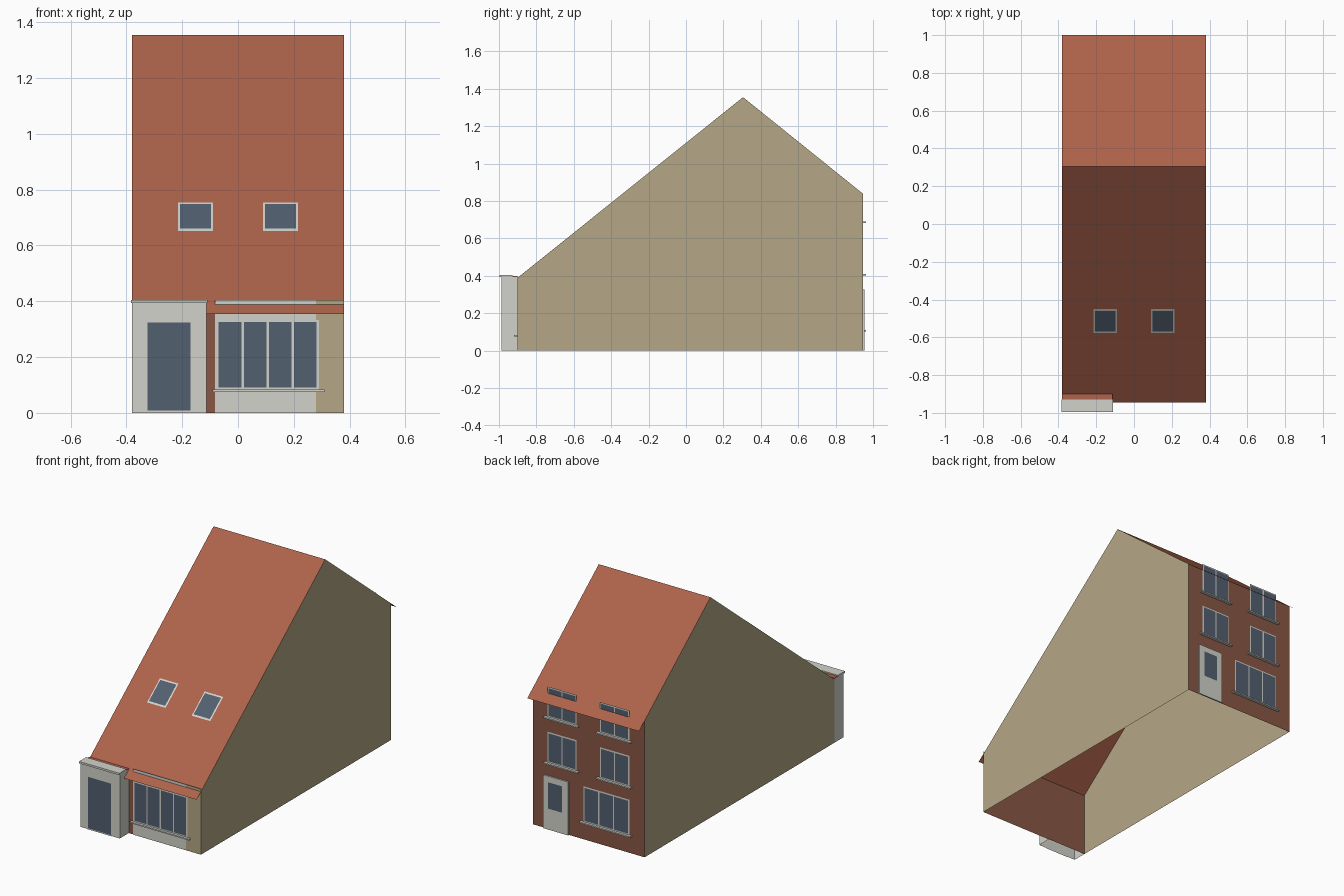
import bpy

if "Cube" in bpy.data.objects:
    bpy.data.objects.remove(bpy.data.objects["Cube"])

W = 0.38                       # half width
FRONT, BACK = -0.90, 0.945     # wall planes
RIDGE_Y, RIDGE_Z = 0.305, 1.355
FZ, BZ = 0.39, 0.84            # wall heights at front and back


def material(name, rgb):
    m = bpy.data.materials.new(name)
    m.diffuse_color = (*rgb, 1)
    m.use_nodes = True
    m.node_tree.nodes["Principled BSDF"].inputs["Base Color"].default_value = m.diffuse_color
    return m


TILE = material("roof_tile", (0.42, 0.125, 0.07))
BRICK = material("brick", (0.25, 0.095, 0.06))
RENDER = material("tan_render", (0.46, 0.39, 0.24))
WHITE = material("white_paint", (0.65, 0.65, 0.60))
GLASS = material("glass", (0.085, 0.115, 0.16))


def mesh(name, verts, faces, mat):
    me = bpy.data.meshes.new(name)
    me.from_pydata(verts, [], faces)
    me.materials.append(mat)
    ob = bpy.data.objects.new(name, me)
    bpy.context.collection.objects.link(ob)
    return ob


def polygon(name, verts, mat):
    return mesh(name, verts, [tuple(range(len(verts)))], mat)


def panel(name, x0, x1, z0, z1, y, mat):
    """Upright flat panel facing away from the middle of the house."""
    v = [(x0, y, z0), (x1, y, z0), (x1, y, z1), (x0, y, z1)]
    return polygon(name, v if y < 0 else v[::-1], mat)


def box(name, x, y, z, mat, bottom=True):
    v = [(a, b, c) for c in z for b in y for a in x]
    f = [(4, 5, 7, 6), (0, 1, 5, 4), (1, 3, 7, 5), (3, 2, 6, 7), (2, 0, 4, 6)]
    return mesh(name, v, f + [(0, 2, 3, 1)] * bottom, mat)


def window(name, x0, x1, z0, z1, wall, panes, rim=0.008):
    """Flat frame with a row of glass panes and a projecting sill."""
    s = 1 if wall > 0 else -1
    panel(name + "_frame", x0, x1, z0, z1, wall + s * 0.003, WHITE)
    step = (x1 - x0 - rim) / panes
    for i in range(panes):
        a = x0 + rim + i * step
        panel(f"{name}_pane_{i + 1}", a, a + step - rim, z0 + rim, z1 - rim,
              wall + s * 0.005, GLASS)
    box(name + "_sill", (x0 - 0.015, x1 + 0.02),
        sorted((wall, wall + s * 0.018)), (z0 - 0.008, z0), WHITE)


# Gable walls
gable = [(FRONT, 0), (BACK, 0), (BACK, BZ), (RIDGE_Y, RIDGE_Z), (FRONT, FZ)]
polygon("right_gable", [(W, y, z) for y, z in gable], RENDER)
polygon("left_gable", [(-W, y, z) for y, z in gable[::-1]], RENDER)

# Front and back brick walls
panel("front_wall", -W, W, 0, FZ, FRONT, BRICK)
panel("back_wall", -W, W, 0, BZ, BACK, BRICK)

# Roof slopes, thin sheets with overhanging eaves
SLOPE = (RIDGE_Z - FZ) / (RIDGE_Y - FRONT)
BSLOPE = (RIDGE_Z - BZ) / (BACK - RIDGE_Y)


def on_front(x, y, lift=0.0):
    return (x, y - lift * 0.6, RIDGE_Z - (RIDGE_Y - y) * SLOPE + lift * 0.8)


polygon("front_roof", [on_front(x, y) for x, y in (
    (-W, FRONT), (-0.113, FRONT), (-0.113, -0.945), (W, -0.945),
    (W, RIDGE_Y), (-W, RIDGE_Y))], TILE)
eave = RIDGE_Z - (1.0 - RIDGE_Y) * BSLOPE
polygon("back_roof", [(-W, RIDGE_Y, RIDGE_Z), (W, RIDGE_Y, RIDGE_Z),
                      (W, 1.0, eave), (-W, 1.0, eave)], TILE)

# Skylights
for side, cx in (("left", -0.152), ("right", 0.152)):
    for part, h, lift, mat in (("frame", 0.063, 0.003, WHITE),
                               ("glass", 0.055, 0.005, GLASS)):
        polygon(f"{side}_skylight_{part}", [
            on_front(cx + sx * h, -0.512 + sy * h, lift)
            for sx, sy in ((-1, -1), (1, -1), (1, 1), (-1, 1))], mat)

# Front facing: white panel, tan pier and wide window
panel("front_white_panel", -0.083, 0.28, 0, 0.405, FRONT - 0.003, WHITE)
panel("front_tan_pier", 0.28, W, 0, 0.405, FRONT - 0.003, RENDER)
window("front_window", -0.077, 0.29, 0.083, 0.333, FRONT - 0.002, 4)

# Porch, open underneath, with cap and tiled strip
box("porch", (-W, -0.113), (-0.987, FRONT), (0, 0.393), WHITE, False)
box("porch_cap", (-0.384, -0.11), (-0.996, -0.928), (0.393, 0.405), WHITE)
box("porch_tiles", (-W, -0.113), (-0.928, FRONT), (0.393, 0.398), TILE)
panel("porch_door_frame", -0.33, -0.165, 0, 0.33, -0.990, WHITE)
panel("porch_door_glass", -0.325, -0.171, 0.008, 0.324, -0.992, GLASS)

# Back door
box("back_door", (0.135, 0.305), (BACK, 0.954), (0, 0.328), WHITE)
panel("back_door_glass", 0.175, 0.27, 0.13, 0.292, 0.956, GLASS)

# Back windows; the top row pokes through the eaves
window("back_ground_window", -0.278, 0.034, 0.11, 0.328, BACK, 3)
for level, z0, z1 in (("middle", 0.41, 0.598), ("top", 0.69, 0.876)):
    for side, x0 in (("left", 0.08), ("right", -0.278)):
        window(f"back_{level}_{side}_window", x0, x0 + 0.198, z0, z1, BACK, 2)
